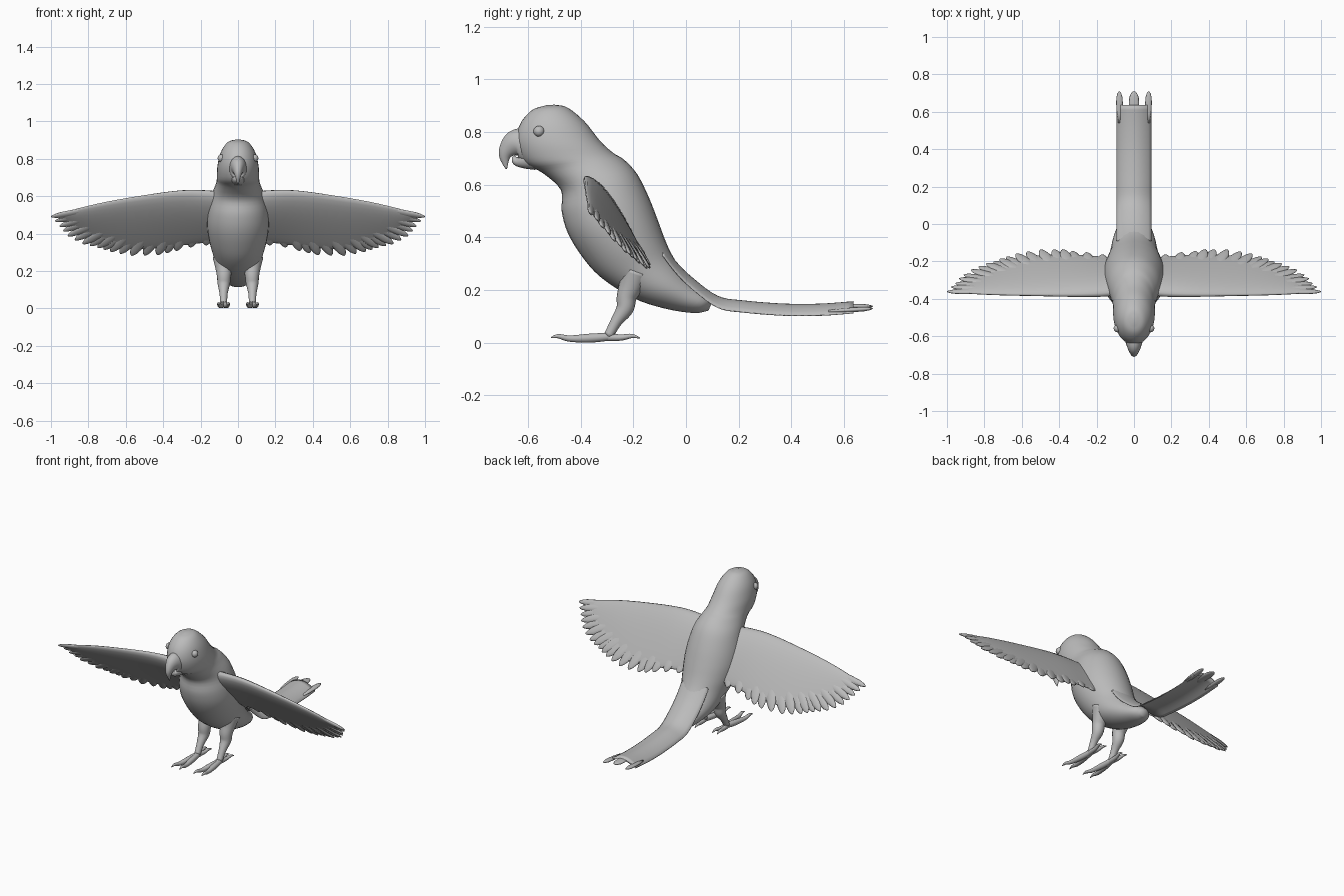
import bpy, bmesh, math
from mathutils import Vector

if "Cube" in bpy.data.objects:
    bpy.data.objects.remove(bpy.data.objects["Cube"], do_unlink=True)

GREY = (0.5, 0.5, 0.5, 1)
mat = bpy.data.materials.new("plain_grey")
mat.use_nodes = True
mat.diffuse_color = GREY
mat.node_tree.nodes["Principled BSDF"].inputs["Base Color"].default_value = GREY
X = Vector((1, 0, 0))


def spline(pts, steps):
    """Smooth curve through vectors of any length."""
    p = [Vector(q) for q in pts]
    p = [p[0] * 2 - p[1]] + p + [p[-1] * 2 - p[-2]]
    out = []
    for i in range(1, len(p) - 2):
        a, b, c, d = p[i - 1:i + 3]
        for k in range(steps):
            t = k / steps
            out.append(b + (c - a) * (t / 2) + (a * 2 - b * 5 + c * 4 - d) * (t * t / 2)
                       + (b * 3 - a - c * 3 + d) * (t ** 3 / 2))
    return out + [p[-2]]


def finish(name, bm, mirror):
    bmesh.ops.recalc_face_normals(bm, faces=bm.faces)
    mesh = bpy.data.meshes.new(name)
    bm.to_mesh(mesh)
    bm.free()
    mesh.materials.append(mat)
    mesh.shade_smooth()
    ob = bpy.data.objects.new(name, mesh)
    bpy.context.collection.objects.link(ob)
    if mirror:
        ob.modifiers.new("mirror", 'MIRROR')
    return ob


def add_loft(bm, rings, sides=20, taper=0.0):
    """Skin rings given as (centre, half axis, other half axis)."""
    rows = []
    for c, a, b in rings:
        row = []
        for k in range(sides):
            t = math.tau * k / sides
            row.append(bm.verts.new(c + a * math.cos(t) + b * math.sin(t) * (1 - taper * math.cos(t))))
        rows.append(row)
    for r, s in zip(rows, rows[1:]):
        for k in range(sides):
            j = (k + 1) % sides
            bm.faces.new((r[k], r[j], s[j], s[k]))
    bm.faces.new(rows[0])
    bm.faces.new(rows[-1])


def tube_rings(pts, steps=5, squash=1.0):
    """Rings along a path of (x, y, z, radius); squash narrows them sideways."""
    path = spline(pts, steps)
    rings = []
    for i, p in enumerate(path):
        d = (path[min(i + 1, len(path) - 1)] - path[max(i - 1, 0)]).xyz.normalized()
        up = X.cross(d).normalized()
        rings.append((p.xyz, up * p.w, d.cross(up) * p.w * squash))
    return rings


def tube(name, pts, mirror=False, squash=1.0):
    bm = bmesh.new()
    add_loft(bm, tube_rings(pts, squash=squash), 16)
    return finish(name, bm, mirror)


# Head and body: front (y, z), back (y, z), half width
outline = [
    (-.53, .902, -.50, .904, .008), (-.585, .883, -.45, .893, .055), (-.63, .83, -.385, .84, .092),
    (-.645, .76, -.325, .765, .11), (-.615, .685, -.275, .72, .113), (-.545, .645, -.235, .695, .117),
    (-.475, .58, -.185, .64, .14), (-.472, .50, -.14, .55, .16), (-.45, .42, -.105, .46, .165),
    (-.40, .335, -.075, .38, .153), (-.325, .25, -.045, .32, .133), (-.20, .17, 0, .255, .115),
    (-.08, .13, .04, .215, .09), (.03, .113, .085, .18, .06), (.085, .122, .10, .155, .02)]
rings = []
for fy, fz, by, bz, w in spline(outline, 4):
    f, b = Vector((0, fy, fz)), Vector((0, by, bz))
    rings.append(((f + b) / 2, (f - b) / 2, X * w))
bm = bmesh.new()
add_loft(bm, rings, 32)
finish("body", bm, False)

# Beak
tube("upper_beak", [(0, -.60, .75, .07), (0, -.645, .755, .055), (0, -.675, .735, .036),
                    (0, -.688, .705, .021), (0, -.682, .66, .003)], squash=.75)
tube("lower_beak", [(0, -.58, .70, .045), (0, -.62, .692, .03), (0, -.645, .692, .018),
                    (0, -.656, .708, .005)])

# Eyes
bm = bmesh.new()
bmesh.ops.create_uvsphere(bm, u_segments=16, v_segments=10, radius=.021)
bmesh.ops.translate(bm, verts=bm.verts, vec=(.088, -.558, .803))
finish("eyes", bm, True)

# Legs and feet
tube("legs", [(.075, -.19, .27, .06), (.075, -.21, .215, .046), (.075, -.225, .175, .038),
              (.076, -.232, .13, .033), (.077, -.265, .08, .022), (.077, -.295, .025, .018)], True)
for side, label in ((1, "outer"), (-1, "inner")):
    tube(label + "_front_toes", [(.077 + side * x, y, z, r) for x, y, z, r in (
        (0, -.27, .025, .014), (.01, -.36, .018, .017), (.021, -.44, .016, .012),
        (.026, -.485, .025, .008), (.028, -.513, .02, .002))], True)
    tube(label + "_back_toes", [(.077 + side * x, y, z, r) for x, y, z, r in (
        (0, -.32, .022, .016), (.008, -.25, .02, .012), (.015, -.205, .026, .008),
        (.017, -.175, .018, .002))], True)

# Wings: leading edge line, chord direction and surface normal
lead = spline([(.06, -.37, .615), (.16, -.382, .628), (.3, -.385, .63), (.5, -.383, .605),
               (.75, -.378, .56), (1.0, -.365, .495)], 8)
CHORD = Vector((0, .6, -.8))
NORMAL = Vector((0, .8, .6))


def on_wing(x, c):
    for p, q in zip(lead, lead[1:]):
        if q.x >= x:
            break
    return p.lerp(q, (x - p.x) / (q.x - p.x)) + CHORD * c


bm = bmesh.new()
sections = []
for x, c, t in spline([(.06, .31, .034), (.16, .345, .032), (.35, .37, .026), (.55, .35, .02),
                       (.7, .28, .016), (.82, .19, .012), (.9, .10, .008), (.96, .03, .003)], 4):
    sections.append((on_wing(x, c / 2), CHORD * (-c / 2), NORMAL * t))
add_loft(bm, sections, 24, -.5)
finish("wings", bm, True)

# Flight feathers fan from the arm to scalloped tips (span, chord)
tips = spline([(.17, .365), (.33, .40), (.43, .413), (.57, .39), (.68, .34), (.75, .295),
               (.83, .245), (.91, .165), (.955, .085), (1.0, .006)], 2)
BLADE = [(0, .5), (.3, .9), (.6, 1), (.8, .92), (.92, .62), (.98, .3), (1, .06)]
bm = bmesh.new()
for i, (tx, tc) in enumerate(tips):
    start = on_wing(.15 + (tx - .15) * .68, min(tc * .4 + .03, .15))
    end = on_wing(tx, tc)
    along = end - start
    across = along.cross(NORMAL).normalized()
    width = .034 - .016 * (i / len(tips)) ** 2
    lift = NORMAL * (.003 * (i % 2))
    add_loft(bm, [(start + along * t + lift, across * width * w, NORMAL * (.009 * w + .001))
                  for t, w in BLADE], 10)
finish("flight_feathers", bm, True)

# Tail: arched strip following the rump, then three feather tips
tail_path = spline([(-.09, .35), (-.04, .285), (.02, .225), (.12, .152), (.22, .134),
                    (.375, .122), (.51, .122), (.635, .131)], 5)
HALF, THICK, COLS = .093, .009, 12


def arch(x):
    return .022 * (1 - 2 * (x / HALF) ** 2)


bm = bmesh.new()
rows = []
for y, z in tail_path:
    xs = [HALF * (2 * k / COLS - 1) for k in range(COLS + 1)]
    thick = [THICK * math.sqrt(1.05 - (x / HALF) ** 2) for x in xs]
    top = [(x, y, z + arch(x) * .8 + t) for x, t in zip(xs, thick)]
    low = [(x, y, z + arch(x) * .8 - t) for x, t in zip(xs, thick)]
    rows.append([bm.verts.new(v) for v in top + low[::-1]])
for r, s in zip(rows, rows[1:]):
    for k in range(len(r)):
        j = (k + 1) % len(r)
        bm.faces.new((r[k], r[j], s[j], s[k]))
bm.faces.new(rows[0])
bm.faces.new(rows[-1])
finish("tail", bm, False)

bm = bmesh.new()
for x, w in ((-.075, .018), (0, .028), (.075, .018)):
    start = Vector((x, .54, .124 + arch(x) * .7))
    end = Vector((x * 1.05, .71, .132 + arch(x) * .3))
    add_loft(bm, [(start.lerp(end, t), X * w * k, Vector((0, 0, .009 * k)))
                  for t, k in BLADE], 12)
finish("tail_tips", bm, False)
